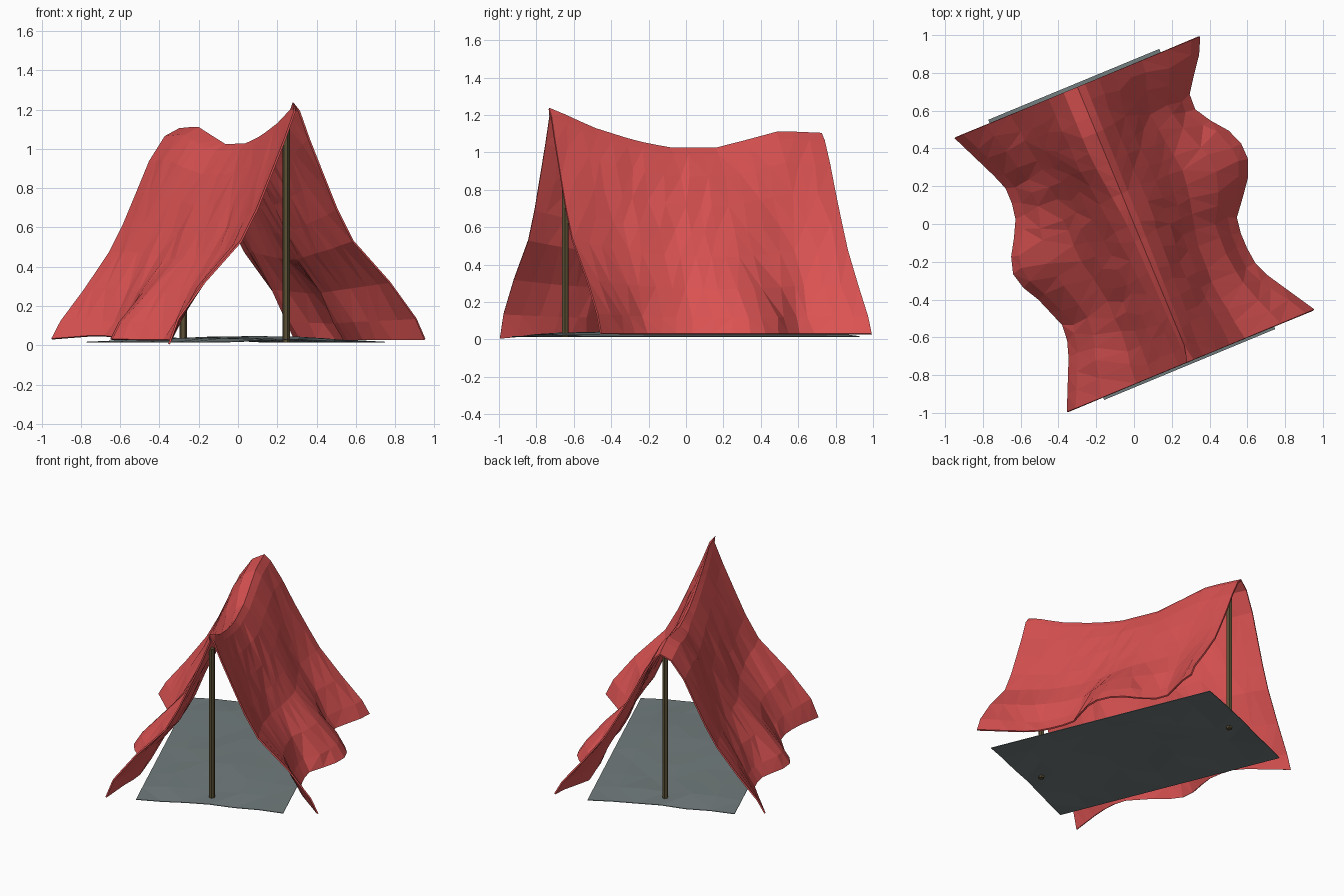
import bpy, bmesh, math, random
from mathutils import Vector

if "Cube" in bpy.data.objects:
    bpy.data.objects.remove(bpy.data.objects["Cube"])

random.seed(4)
TURN = math.radians(22.5)      # the whole tent is turned about z


def material(name, rgb):
    m = bpy.data.materials.new(name)
    m.diffuse_color = (*rgb, 1)
    m.use_nodes = True
    m.node_tree.nodes["Principled BSDF"].inputs["Base Color"].default_value = m.diffuse_color
    return m


RED = material("red canvas", (0.71, 0.085, 0.085))
GREY = material("grey groundsheet", (0.165, 0.20, 0.203))
BROWN = material("brown wood", (0.105, 0.08, 0.035))


def lerp(table, v):
    """Piecewise linear lookup in a list of (v, value)."""
    if v <= table[0][0]:
        return table[0][1]
    for (a, p), (b, q) in zip(table, table[1:]):
        if v <= b:
            return p + (q - p) * (v - a) / (b - a)
    return table[-1][1]


def make(name, bm, mat):
    me = bpy.data.meshes.new(name)
    bm.to_mesh(me)
    bm.free()
    me.materials.append(mat)
    ob = bpy.data.objects.new(name, me)
    bpy.context.collection.objects.link(ob)
    ob.rotation_euler.z = TURN
    return ob


def sheet(name, rows, mat, thickness):
    """Thin cloth skin through a grid of points."""
    bm = bmesh.new()
    g = [[bm.verts.new(p) for p in r] for r in rows]
    for a, b in zip(g, g[1:]):
        for i in range(len(a) - 1):
            bm.faces.new((a[i], a[i + 1], b[i + 1], b[i]))
    bmesh.ops.triangulate(bm, faces=bm.faces[:], quad_method='SHORT_EDGE')
    ob = make(name, bm, mat)
    s = ob.modifiers.new("thickness", 'SOLIDIFY')
    s.thickness = thickness
    s.offset = 0
    return ob


# Ridge height and hem half-widths along the tent
RIDGE = [(-.785, 1.235), (-.54, 1.13), (-.3, 1.06), (-.1, 1.022), (.17, 1.02),
         (.36, 1.065), (.54, 1.11), (.785, 1.10)]
HEM_LEFT = [(-.785, .705), (-.47, .563), (-.357, .549), (-.178, .615), (-.036, .695),
            (.064, .677), (.237, .573), (.315, .551), (.445, .552), (.537, .59),
            (.785, .70)]
HEM_RIGHT = [(-.785, .705), (-.53, .549), (-.46, .513), (-.36, .50), (-.207, .499),
             (-.133, .53), (-.045, .631), (.103, .692), (.183, .682), (.274, .644),
             (.393, .542), (.48, .513), (.536, .536), (.70, .659), (.785, .70)]
HEM_Z_LEFT = [(-.785, .006), (-.6, .025), (.1, .03), (.5, .05), (.785, .032)]
# Cross-section: height fraction, half-width, how much it follows the hem folds,
# narrowing at the front, widening at the rear on the left and on the right
SECTION = [(.965, .03, 0, .018, .045, .01), (.85, .10, .05, .04, .055, .01),
           (.70, .17, .12, .04, .05, .015), (.56, .235, .2, .04, .045, .025),
           (.43, .30, .3, .03, .045, .03), (.26, .435, .6, 0, .01, .005),
           (.11, .53, 1, 0, 0, 0), (.03, .58, 1, 0, 0, 0)]

# Draped canvas
N = 18
LAST = len(SECTION) - 1
rows = []
for j in range(N + 1):
    v = -.785 + 1.57 * j / N
    end = j in (0, N)

    def half(hem_table, side):
        pts = []
        for k, (zf, base, follow, narrow, wide_l, wide_r) in enumerate(SECTION):
            inner = not end and 0 < k < LAST
            w = v + (random.uniform(-.025, .025) if inner else 0)
            top = lerp(RIDGE, w)
            u = base + follow * (lerp(hem_table, w) - .58)
            if w < 0:
                u += narrow * w / .785
            elif side < 0:
                u += wide_l * min(1, w / .4)
            else:
                u += wide_r * w / .785
            if inner:
                u += random.uniform(-.006, .006)
            z = zf * top
            if k == LAST:
                z = lerp(HEM_Z_LEFT, v) if side < 0 else .03
            pts.append(Vector((side * u, w, z)))
        return pts

    left = half(HEM_LEFT, -1)
    right = half(HEM_RIGHT, 1)
    ridge = Vector((-.02 if j == 0 else 0, v, lerp(RIDGE, v)))
    rows.append(left[::-1] + [ridge] + right)
sheet("canvas", rows, RED, .010)

# Slightly rumpled groundsheet
rows = []
for j in range(9):
    row = []
    for i in range(7):
        x, y = abs(i - 3) / 3, abs(j - 4) / 4
        z = .016 + .024 * (1 - x ** 3) * (1 - .6 * y ** 4)
        if i not in (0, 6):
            z += random.uniform(-.006, .006)
        row.append((-.49 + .98 * i / 6 - .012, -.80 + 1.605 * j / 8, z))
    rows.append(row)
sheet("groundsheet", rows, GREY, .004)

# Poles under each end of the ridge
for name, u, v, top in (("front_pole", -.02, -.69, 1.10), ("rear_pole", -.015, .69, 1.07)):
    bm = bmesh.new()
    bmesh.ops.create_cone(bm, cap_ends=True, segments=6, radius1=.019, radius2=.019,
                          depth=top - .014)
    bmesh.ops.translate(bm, verts=bm.verts[:], vec=(u, v, (top + .014) / 2))
    make(name, bm, BROWN)
